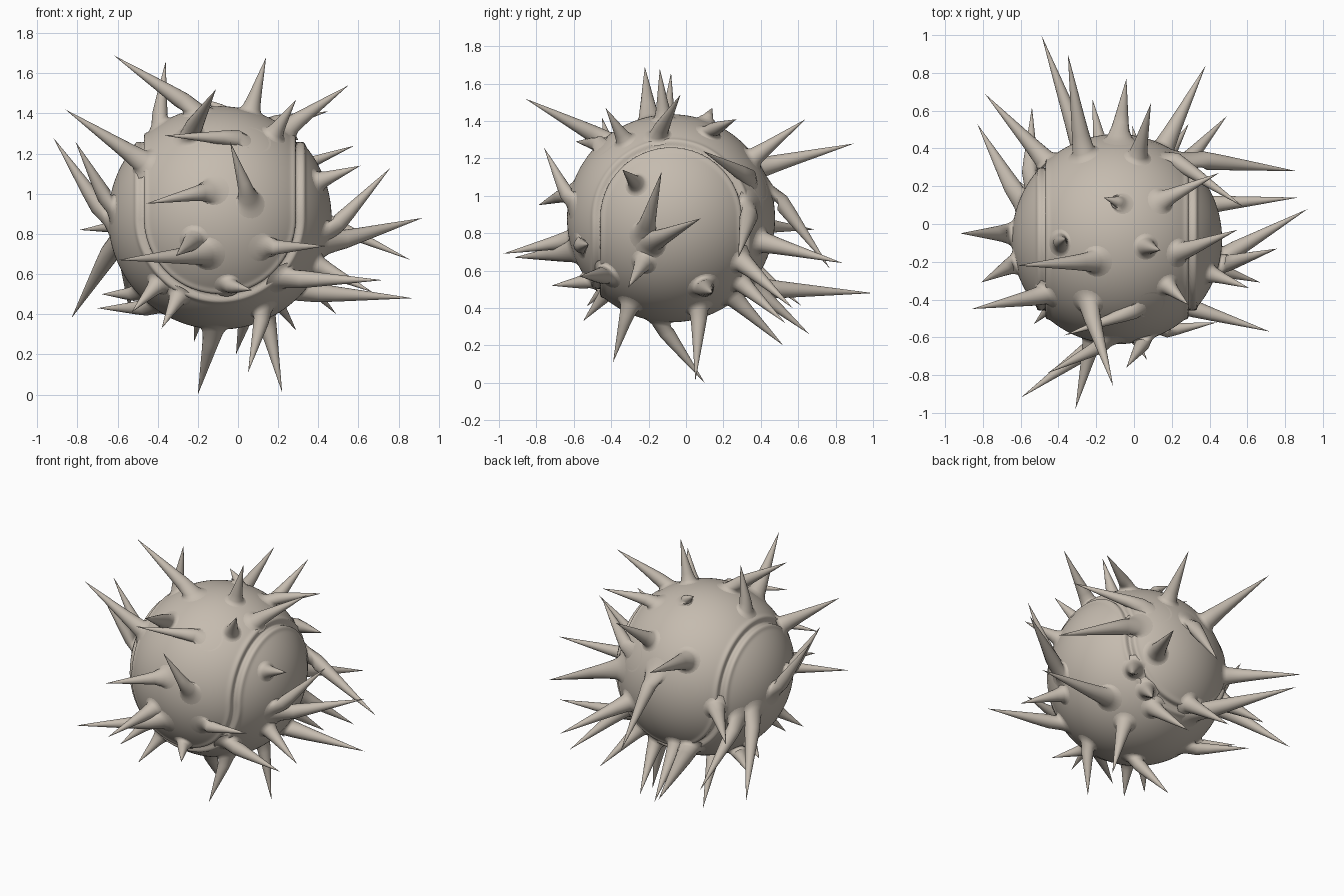
import bpy
import bmesh
import math
from mathutils import Vector, kdtree

CENTRE = Vector((-0.09, -0.08, 0.88))
RADIUS = 0.556
SIDES = 20

old_cube = bpy.data.objects.get("Cube")
if old_cube:
    bpy.data.objects.remove(old_cube, do_unlink=True)


def make_material(name, colour):
    material = bpy.data.materials.new(name)
    material.use_nodes = True
    material.diffuse_color = colour
    material.node_tree.nodes["Principled BSDF"].inputs["Base Color"].default_value = colour
    return material


clay = make_material("warm grey clay", (0.56, 0.50, 0.43, 1))


def finish(bm, name, sharp_angle):
    bmesh.ops.recalc_face_normals(bm, faces=bm.faces)
    mesh = bpy.data.meshes.new(name)
    bm.to_mesh(mesh)
    bm.free()
    mesh.materials.append(clay)
    thing = bpy.data.objects.new(name, mesh)
    bpy.context.collection.objects.link(thing)
    bpy.ops.object.select_all(action='DESELECT')
    thing.select_set(True)
    bpy.context.view_layer.objects.active = thing
    bpy.ops.object.shade_smooth_by_angle(angle=math.radians(sharp_angle))


# Winding seam: four half circles, hanging at front and back, arching at the sides
def seam_points(steps=400):
    for i in range(steps):
        angle = math.pi * i / steps
        across, rise = math.cos(angle), math.sin(angle)
        for sign in (-1, 1):
            yield Vector((across, sign, -rise)).normalized()
            yield Vector((sign, across, rise)).normalized()


# Ball with the seam pressed in between two soft lips
def build_ball():
    points = list(seam_points())
    seam = kdtree.KDTree(len(points))
    for i, point in enumerate(points):
        seam.insert(point, i)
    seam.balance()
    bm = bmesh.new()
    bmesh.ops.create_icosphere(bm, subdivisions=7, radius=1)
    for vert in bm.verts:
        normal = vert.co.normalized()
        distance = seam.find(normal)[2] * RADIUS
        groove = 0.022 * math.exp(-(distance / 0.015) ** 2)
        lip = 0.007 * math.exp(-((distance - 0.032) / 0.015) ** 2)
        vert.co = CENTRE + normal * (RADIUS - groove + lip)
    finish(bm, "ball", 80)


# One thorn: a skirt that melts into the ball, narrowing to a straight point
def add_spike(bm, tip, root):
    normal = (root - CENTRE).normalized()
    root = CENTRE + normal * RADIUS
    axis = (tip - root).normalized()
    length = (tip - root).length
    width = 0.032 + 0.04 * length
    slope = max(axis.dot(normal), 0.4)
    # The skirt rings sit just above the curve of the ball
    layers = []
    for scale, lift in ((1.75, -0.04), (1.5, 0.03), (1.25, 0.15), (1.06, 0.45)):
        drop = (width * scale) ** 2 / (2 * RADIUS)
        layers.append((root + axis * (lift * width / slope) - normal * drop, scale, normal))
    for along, scale, lean in ((0.2, 0.85, 0.7), (0.35, 0.68, 1), (0.65, 0.37, 1), (0.97, 0.03, 1)):
        layers.append((root + axis * along * length, scale, normal.lerp(axis, lean).normalized()))
    side = normal.orthogonal().normalized()
    rings = []
    for middle, scale, facing in layers:
        side = (side - facing * side.dot(facing)).normalized()
        up = facing.cross(side)
        rings.append([bm.verts.new(middle + width * scale * (
            side * math.cos(math.tau * k / SIDES) + up * math.sin(math.tau * k / SIDES)))
            for k in range(SIDES)])
    point = bm.verts.new(tip)
    for k in range(SIDES):
        n = (k + 1) % SIDES
        for low, high in zip(rings, rings[1:]):
            bm.faces.new((low[k], low[n], high[n], high[k]))
        bm.faces.new((rings[-1][k], rings[-1][n], point))


# Straight spikes hold only a tip; leaning spikes also hold a root (hundredths)
def build_spikes(name, straight, leaning):
    bm = bmesh.new()
    for tip in straight:
        tip = Vector(tip) / 100
        add_spike(bm, tip, tip)
    for tip, root in leaning:
        add_spike(bm, Vector(tip) / 100, Vector(root) / 100)
    finish(bm, name, 70)


build_ball()

build_spikes("top_spikes",
             straight=[(14, -14, 168), (9, 64, 141), (29, -43, 147)],
             leaning=[((-62, -22, 169), (-20, -20, 142)),
                      ((-16, 14, 147), (-6, 12, 143)),
                      ((-36, -8, 166), (-40, -10, 135)),
                      ((45, 27, 141), (15, 13, 136)),
                      ((55, -3, 154), (22, -15, 130))])

build_spikes("front_spikes",
             straight=[(-31, -98, 69), (-53, -53, 41), (-38, -55, 33)],
             leaning=[((-11, -86, 152), (-26, -45, 133)),
                      ((7, -72, 52), (-5, -55, 52)),
                      ((-37, -59, 129), (8, -44, 128)),
                      ((-4, -76, 126), (6, -60, 95)),
                      ((-46, -79, 95), (-12, -62, 102)),
                      ((-60, -92, 67), (-15, -60, 70)),
                      ((44, -52, 74), (12, -58, 73))])

build_spikes("left_spikes",
             straight=[(61, -34, 114), (67, -31, 51)],
             leaning=[((58, 9, 124), (14, 39, 107)),
                      ((76, -13, 113), (42, -22, 79)),
                      ((92, 8, 88), (43, -19, 75)),
                      ((86, 28, 67), (26, 35, 94)),
                      ((87, 14, 48), (30, 10, 50)),
                      ((72, -57, 57), (25, -45, 55))])

build_spikes("right_spikes",
             straight=[(-79, 69, 82)],
             leaning=[((-86, -45, 142), (-50, -40, 118)),
                      ((-92, -5, 128), (-64, -5, 86)),
                      ((-81, -31, 126), (-60, -20, 92)),
                      ((-68, 17, 50), (-47, 0, 52)),
                      ((-70, 29, 43), (-40, 2, 44)),
                      ((-83, 53, 38), (-61, 12, 77))])

build_spikes("back_spikes",
             straight=[(38, 84, 64)],
             leaning=[((49, 57, 40), (25, 30, 65)),
                      ((-49, 100, 48), (-24, 30, 51)),
                      ((-35, 90, 128), (-27, 38, 115)),
                      ((-4, 77, 61), (-8, 45, 105)),
                      ((-54, 62, 41), (-55, 20, 75))])

build_spikes("bottom_spikes",
             straight=[(-22, 66, 26), (29, 53, 32)],
             leaning=[((22, 5, 1), (15, 8, 37)),
                      ((-20, 10, 0), (-12, -15, 33)),
                      ((5, -39, 11), (13, -30, 42)),
                      ((-1, 52, 20), (7, 28, 42))])
